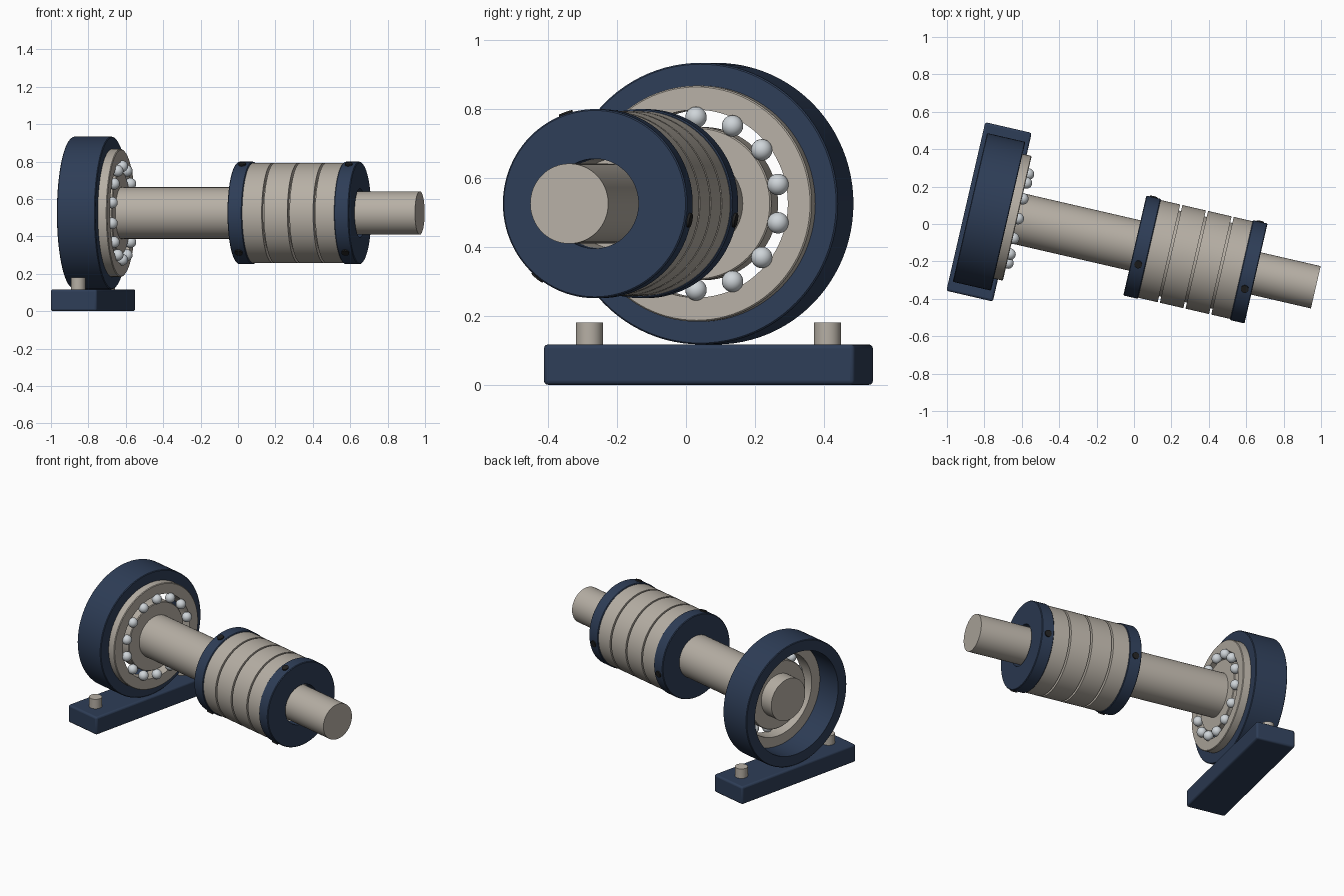
import bpy
import bmesh
from math import cos, sin, pi, radians
from mathutils import Matrix

cube = bpy.data.objects.get("Cube")
if cube:
    bpy.data.objects.remove(cube, do_unlink=True)


def material(name, rgb):
    m = bpy.data.materials.new(name)
    m.use_nodes = True
    m.diffuse_color = (*rgb, 1)
    bsdf = next(n for n in m.node_tree.nodes if n.type == "BSDF_PRINCIPLED")
    bsdf.inputs["Base Color"].default_value = (*rgb, 1)
    return m


NAVY = material("navy paint", (0.027, 0.047, 0.095))
STEEL = material("warm steel", (0.47, 0.43, 0.375))
BALL = material("bright ball steel", (0.62, 0.66, 0.69))
BLACK = material("black screw", (0.015, 0.015, 0.015))

# Local frame: x runs along the shaft, origin at the centre of the base
FRAME = Matrix.Translation((-0.775, 0.065, 0)) @ Matrix.Rotation(radians(-13), 4, "Z")
AXIS_Z = 0.525
SHAFT = FRAME @ Matrix.Translation((0, 0, AXIS_Z))
parts = []


def finish(name, bm, mat, matrix):
    bmesh.ops.recalc_face_normals(bm, faces=bm.faces[:])
    mesh = bpy.data.meshes.new(name)
    bm.to_mesh(mesh)
    bm.free()
    mesh.materials.append(mat)
    ob = bpy.data.objects.new(name, mesh)
    ob.matrix_world = matrix
    bpy.context.scene.collection.objects.link(ob)
    parts.append(ob)
    return ob


def lathe(name, profile, mat, segments=96):
    """Revolve a closed (along, radius) profile about the shaft axis."""
    bm = bmesh.new()
    verts = [bm.verts.new((x, 0, r)) for x, r in profile]
    edges = [bm.edges.new((verts[i - 1], verts[i])) for i in range(len(verts))]
    bmesh.ops.spin(bm, geom=verts + edges, cent=(0, 0, 0), axis=(1, 0, 0),
                   angle=2 * pi, steps=segments, use_merge=True)
    bmesh.ops.remove_doubles(bm, verts=bm.verts[:], dist=1e-5)
    return finish(name, bm, mat, SHAFT)


def ring(name, x0, x1, inner, outer, mat, chamfer=0.004):
    c = chamfer
    return lathe(name, [(x0, inner), (x0, outer - c), (x0 + c, outer),
                        (x1 - c, outer), (x1, outer - c), (x1, inner)], mat)


def rod(name, radius, length, mat, matrix, segments=64):
    bm = bmesh.new()
    bmesh.ops.create_cone(bm, cap_ends=True, segments=segments,
                          radius1=radius, radius2=radius, depth=length)
    return finish(name, bm, mat, matrix)


def shaft(name, x0, x1, radius):
    lay = Matrix.Translation(((x0 + x1) / 2, 0, 0)) @ Matrix.Rotation(pi / 2, 4, "Y")
    rod(name, radius, x1 - x0, STEEL, SHAFT @ lay)


# Base plate with rounded edges
bm = bmesh.new()
bmesh.ops.create_cube(bm, size=1)
bmesh.ops.scale(bm, vec=(0.255, 0.925, 0.117), verts=bm.verts[:])
base = finish("base_plate", bm, NAVY, FRAME @ Matrix.Translation((0, 0, 0.0585)))
bevel = base.modifiers.new("rounded_edges", "BEVEL")
bevel.width = 0.012
bevel.segments = 3

# Mounting bolts
for side, label in ((-1, "front"), (1, "back")):
    rod(label + "_mounting_bolt", 0.039, 0.09, STEEL,
        FRAME @ Matrix.Translation((0, side * 0.354, 0.135)), 32)

# Bearing housing and races
ring("bearing_housing", -0.105, 0.105, 0.338, 0.408, NAVY)
ring("outer_race", 0.06, 0.155, 0.272, 0.342, STEEL)
ring("inner_race", 0.06, 0.155, 0.13, 0.222, STEEL)

# Ring of bearing balls
BALLS = 14
for i in range(BALLS):
    a = 2 * pi * i / BALLS
    bm = bmesh.new()
    bmesh.ops.create_uvsphere(bm, u_segments=24, v_segments=12, radius=0.031)
    finish(f"bearing_ball_{i + 1}", bm, BALL,
           SHAFT @ Matrix.Translation((0.16, 0.25 * sin(a), 0.25 * cos(a))))

# Thick and thin shafts
shaft("drive_shaft", -0.03, 1.2, 0.138)
shaft("output_shaft", 1.15, 1.793, 0.116)

# Grooved coupling body, bored out around the thin shaft
BODY_R, GROOVE_R, HALF = 0.268, 0.235, 0.006
profile = [(0.87, 0.13), (0.87, BODY_R)]
for x in (0.993, 1.134, 1.275):
    profile += [(x - HALF, BODY_R), (x - HALF, GROOVE_R),
                (x + HALF, GROOVE_R), (x + HALF, BODY_R)]
profile += [(1.395, BODY_R), (1.395, 0.13)]
lathe("coupling_body", profile, STEEL)

# Clamp collars, each with three set screws
for label, x0 in (("inner", 0.80), ("outer", 1.385)):
    ring(label + "_clamp_collar", x0, x0 + 0.08, 0.13, 0.274, NAVY)
    for i in range(3):
        turn = Matrix.Rotation(radians(20 + 120 * i), 4, "X")
        place = Matrix.Translation((x0 + 0.04, 0, 0)) @ turn @ Matrix.Translation((0, 0, 0.266))
        rod(f"{label}_set_screw_{i + 1}", 0.021, 0.03, BLACK, SHAFT @ place, 20)

# Smooth round surfaces, crisp edges
bpy.ops.object.select_all(action="DESELECT")
for ob in parts:
    ob.select_set(True)
bpy.context.view_layer.objects.active = base
bpy.ops.object.shade_smooth_by_angle(angle=radians(30))
